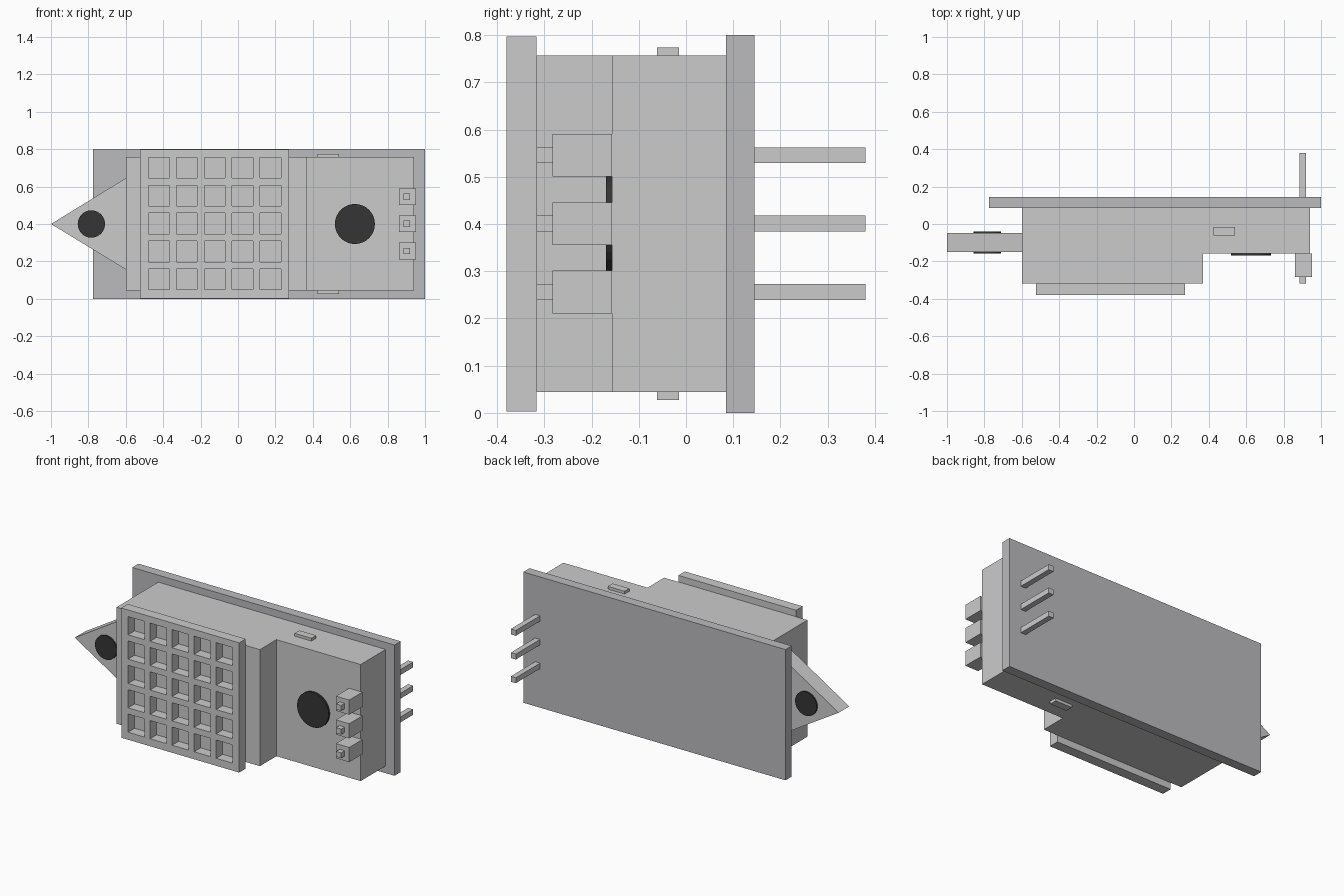
import bpy, bmesh, math

if "Cube" in bpy.data.objects:
    bpy.data.objects.remove(bpy.data.objects["Cube"])


def material(name, value):
    m = bpy.data.materials.new(name)
    m.diffuse_color = (*value, 1)
    m.use_nodes = True
    m.node_tree.nodes["Principled BSDF"].inputs["Base Color"].default_value = m.diffuse_color
    return m


DARK = material("dark_hole", (0.035, 0.035, 0.035))
BOARD = material("board_grey", (0.50, 0.50, 0.52))
HOUSING = material("housing_grey", (0.52, 0.52, 0.52))


def finish(name, bm, mat=None):
    bmesh.ops.recalc_face_normals(bm, faces=bm.faces)
    me = bpy.data.meshes.new(name)
    bm.to_mesh(me)
    bm.free()
    ob = bpy.data.objects.new(name, me)
    bpy.context.collection.objects.link(ob)
    if mat:
        me.materials.append(mat)
    return ob


def prism(name, faces, y0, y1, mat=None):
    """Extrude welded x-z outlines from y0 to y1."""
    bm = bmesh.new()
    verts = {}
    for face in faces:
        vs = []
        for p in face:
            if p not in verts:
                verts[p] = bm.verts.new((p[0], y0, p[1]))
            vs.append(verts[p])
        bm.faces.new(vs)
    res = bmesh.ops.extrude_face_region(bm, geom=bm.faces[:], use_keep_orig=True)
    for v in res["geom"]:
        if isinstance(v, bmesh.types.BMVert):
            v.co.y = y1
    return finish(name, bm, mat)


def rect(x0, x1, z0, z1):
    return [(x0, z0), (x1, z0), (x1, z1), (x0, z1)]


def box(name, x0, x1, y0, y1, z0, z1, mat=None):
    return prism(name, [rect(x0, x1, z0, z1)], y0, y1, mat)


def disc(name, x, z, r, y0, y1):
    n = 32
    ring = [(x + r * math.cos(2 * math.pi * i / n), z + r * math.sin(2 * math.pi * i / n))
            for i in range(n)]
    return prism(name, [ring], y0, y1, DARK)


# Back board and the two stepped housings
box("back_board", -0.775, 1.0, 0.085, 0.145, 0, 0.8, BOARD)
box("main_body", -0.6, 0.37, -0.317, 0.085, 0.044, 0.757)
box("side_housing", 0.37, 0.94, -0.157, 0.085, 0.044, 0.757, HOUSING)

# Grille: square lattice with 5 x 5 openings
pitch, hole = 0.149, 0.111
xs, zs = [-0.524], [0.003]
for i in range(5):
    xs += [round(-0.478 + pitch * i, 4), round(-0.478 + pitch * i + hole, 4)]
    zs += [round(0.049 + pitch * i, 4), round(0.049 + pitch * i + hole, 4)]
xs.append(0.274)
zs.append(0.797)
cells = [rect(xs[i], xs[i + 1], zs[j], zs[j + 1])
         for i in range(11) for j in range(11) if not (i % 2 and j % 2)]
prism("grille", cells, -0.38, -0.317)

# Pointed mounting ear with its dark hole
prism("mounting_ear", [[(-1.0, 0.4), (-0.6, 0.157), (-0.6, 0.645)]], -0.15, -0.048)
disc("ear_hole", -0.784, 0.4, 0.073, -0.159, -0.039)

# Dark round opening on the side housing
disc("housing_hole", 0.625, 0.4, 0.107, -0.169, -0.15)

# Clips above and below the side housing
for label, z0, z1 in (("lower", 0.027, 0.044), ("upper", 0.757, 0.774)):
    box(label + "_clip", 0.426, 0.54, -0.061, -0.015, z0, z1, HOUSING)

# Three header pins with their square collars
for i in range(3):
    z = 0.256 + 0.145 * i
    box(f"pin_collar_{i + 1}", 0.861, 0.951, -0.283, -0.157, z - 0.045, z + 0.045, HOUSING)
    box(f"header_pin_{i + 1}", 0.886, 0.92, -0.317, 0.38, z - 0.0165, z + 0.0165)
